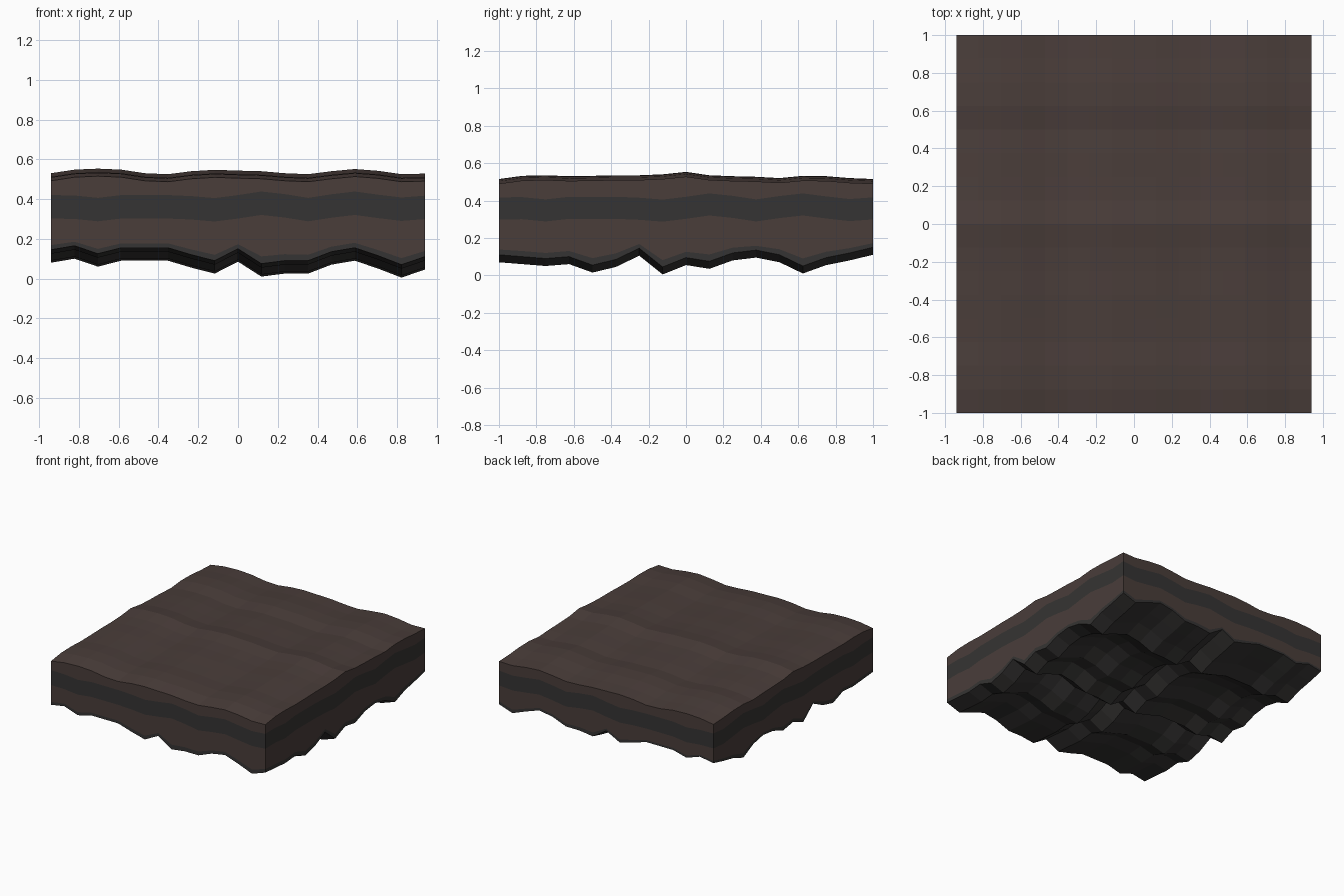
import bpy, bmesh

if "Cube" in bpy.data.objects:
    bpy.data.objects.remove(bpy.data.objects["Cube"])

N = 16
HX, HY = 0.94, 1.0

# Height profiles along x and y: each surface is the sum of two profiles
TOP_X = [.530, .548, .553, .548, .530, .525, .540, .547, .543,
         .540, .530, .525, .540, .551, .542, .525, .528]
TOP_Y = [.515, .532, .535, .530, .532, .535, .535, .540, .553,
         .535, .530, .527, .520, .532, .530, .520, .515]
LOW_X = [.080, .100, .060, .090, .090, .090, .055, .025, .085,
         .010, .025, .025, .070, .090, .050, .005, .045]
LOW_Y = [.070, .060, .050, .060, .015, .045, .105, .005, .055,
         .035, .080, .095, .070, .010, .055, .080, .110]
# Small waviness of the strata lines
WAVE = [0, -.002, -.014, 0, 0, 0, -.005, -.015, 0,
        .018, .005, -.014, .004, .018, .002, -.012, -.003]


def top_z(i, j):
    return TOP_X[i] + TOP_Y[j] - 0.553


def low_z(i, j):
    return LOW_X[i] + LOW_Y[j] - 0.005


def material(name, color):
    m = bpy.data.materials.new(name)
    m.diffuse_color = (*color, 1)
    m.use_nodes = True
    m.node_tree.nodes["Principled BSDF"].inputs["Base Color"].default_value = m.diffuse_color
    return m


bm = bmesh.new()


def vert(i, j, z):
    return bm.verts.new((-HX + 2 * HX * i / N, -HY + 2 * HY * j / N, z))


# Top and underside sheets
top = {(i, j): vert(i, j, top_z(i, j)) for i in range(N + 1) for j in range(N + 1)}
low = {(i, j): vert(i, j, low_z(i, j)) for i in range(N + 1) for j in range(N + 1)}
for i in range(N):
    for j in range(N):
        ring = [(i, j), (i + 1, j), (i + 1, j + 1), (i, j + 1)]
        bm.faces.new([top[k] for k in ring]).material_index = 0
        bm.faces.new([low[k] for k in reversed(ring)]).material_index = 1

# Layered side walls around the perimeter
rim = ([(i, 0) for i in range(N)] + [(N, j) for j in range(N)]
       + [(i, N) for i in range(N, 0, -1)] + [(0, j) for j in range(N, 0, -1)])
columns = []
for i, j in rim:
    w = WAVE[i] if j in (0, N) else WAVE[j]
    bottom = low_z(i, j)
    mids = [vert(i, j, z) for z in (0.42 + w, 0.302 + w,
                                    bottom + 0.15 * (0.302 + w - bottom))]
    columns.append([top[i, j], *mids, low[i, j]])
for a, b in zip(columns, columns[1:] + columns[:1]):
    for k, mat in enumerate((0, 1, 0, 1)):
        bm.faces.new((a[k], a[k + 1], b[k + 1], b[k])).material_index = mat

bmesh.ops.recalc_face_normals(bm, faces=bm.faces)
mesh = bpy.data.meshes.new("ground_slab")
bm.to_mesh(mesh)
bm.free()
mesh.materials.append(material("brown_earth", (0.068, 0.047, 0.042)))
mesh.materials.append(material("dark_rock", (0.036, 0.034, 0.033)))
slab = bpy.data.objects.new("ground_slab", mesh)
bpy.context.collection.objects.link(slab)
